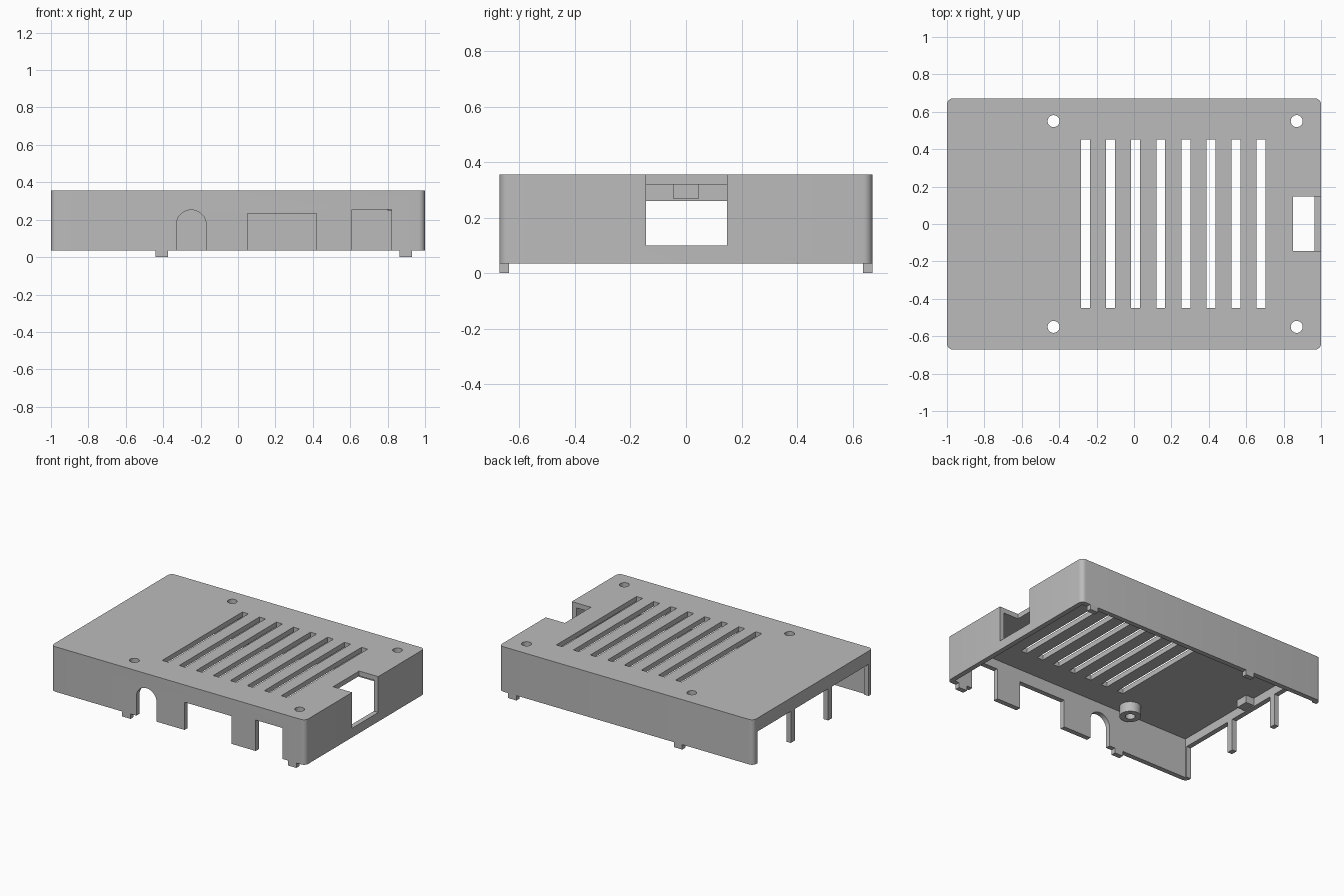
import bpy, bmesh
from math import pi, radians
from mathutils import Matrix, Vector

if "Cube" in bpy.data.objects:
    bpy.data.objects.remove(bpy.data.objects["Cube"], do_unlink=True)

grey = bpy.data.materials.new("light_grey_plastic")
grey.use_nodes = True
colour = (0.5, 0.5, 0.5, 1)
grey.diffuse_color = colour
grey.node_tree.nodes["Principled BSDF"].inputs["Base Color"].default_value = colour

HX, HY = 1.0, 0.672          # outer half sizes
BASE, TOP = 0.035, 0.355     # rim height and top height
WALL = 0.035
CEILING = TOP - WALL
HOLES = [(x, y) for x in (-0.43, 0.87) for y in (-0.55, 0.55)]


def finish(name, bm):
    mesh = bpy.data.meshes.new(name)
    bm.to_mesh(mesh)
    bm.free()
    mesh.materials.append(grey)
    obj = bpy.data.objects.new(name, mesh)
    bpy.context.scene.collection.objects.link(obj)
    return obj


def box(name, x0, x1, y0, y1, z0, z1, radius=0):
    bm = bmesh.new()
    size = Matrix.Diagonal((x1 - x0, y1 - y0, z1 - z0, 1))
    centre = Vector(((x0 + x1) / 2, (y0 + y1) / 2, (z0 + z1) / 2))
    bmesh.ops.create_cube(bm, size=1, matrix=Matrix.Translation(centre) @ size)
    if radius:
        upright = [e for e in bm.edges if abs(e.verts[0].co.z - e.verts[1].co.z) > 0.01]
        bmesh.ops.bevel(bm, geom=upright, offset=radius, segments=6,
                        profile=0.5, affect='EDGES')
    return finish(name, bm)


def cylinder(name, centre, radius, depth, along_y=False):
    bm = bmesh.new()
    turn = Matrix.Rotation(pi / 2 if along_y else 0, 4, 'X')
    bmesh.ops.create_cone(bm, cap_ends=True, segments=32, radius1=radius, radius2=radius,
                          depth=depth, matrix=Matrix.Translation(centre) @ turn)
    return finish(name, bm)


def cut(target, cutter):
    mod = target.modifiers.new("cut", 'BOOLEAN')
    mod.operation, mod.solver, mod.object = 'DIFFERENCE', 'EXACT', cutter
    bpy.context.view_layer.objects.active = target
    bpy.ops.object.modifier_apply(modifier=mod.name)
    bpy.data.objects.remove(cutter, do_unlink=True)


def smooth(obj):
    bpy.ops.object.select_all(action='DESELECT')
    obj.select_set(True)
    bpy.context.view_layer.objects.active = obj
    bpy.ops.object.shade_smooth_by_angle(angle=radians(30))


# Open-bottomed shell with rounded upright corners
shell = box("case_shell", -HX, HX, -HY, HY, BASE, TOP, radius=0.033)
cut(shell, box("hollow", -HX + WALL, HX - WALL, -HY + WALL, HY - WALL, -0.1, CEILING))

# Connector openings in the front wall
for x0, x1, z1 in ((0.05, 0.42, 0.232), (0.61, 0.82, 0.255), (-0.33, -0.17, 0.172)):
    cut(shell, box("front_opening", x0, x1, -0.75, -0.6, -0.1, z1))
cut(shell, cylinder("arch_opening", (-0.25, -0.675, 0.172), 0.08, 0.15, along_y=True))

# Port openings between slim posts in the end wall
for y0, y1 in ((-0.625, -0.215), (-0.17, 0.205), (0.25, 0.625)):
    cut(shell, box("port_opening", -1.1, -0.93, y0, y1, -0.1, 0.26))

# Notch through the top and the other end wall
cut(shell, box("notch", 0.85, 1.1, -0.145, 0.148, 0.1, 0.5))

# Cooling slots
for i in range(8):
    x = -0.259 + 0.134 * i
    cut(shell, box("slot", x - 0.024, x + 0.024, -0.448, 0.453, 0.3, 0.5))

# Screw holes and the standoffs under them
for x, y in HOLES:
    cut(shell, cylinder("screw_hole", (x, y, 0.35), 0.032, 0.3))
    standoff = cylinder("standoff", (x, y, (0.25 + CEILING) / 2), 0.07, CEILING - 0.25)
    cut(standoff, cylinder("screw_hole", (x, y, 0.3), 0.032, 0.3))
    smooth(standoff)
smooth(shell)

# Stop block under the ceiling
box("stop_block", -HX + WALL, -0.9, -0.045, 0.045, 0.267, CEILING)

# Locating tabs below the long walls
for x in (-0.408, 0.897):
    for side in (-1, 1):
        y0, y1 = sorted((side * HY, side * (HY - WALL)))
        box("locating_tab", x - 0.033, x + 0.033, y0, y1, 0, BASE)
